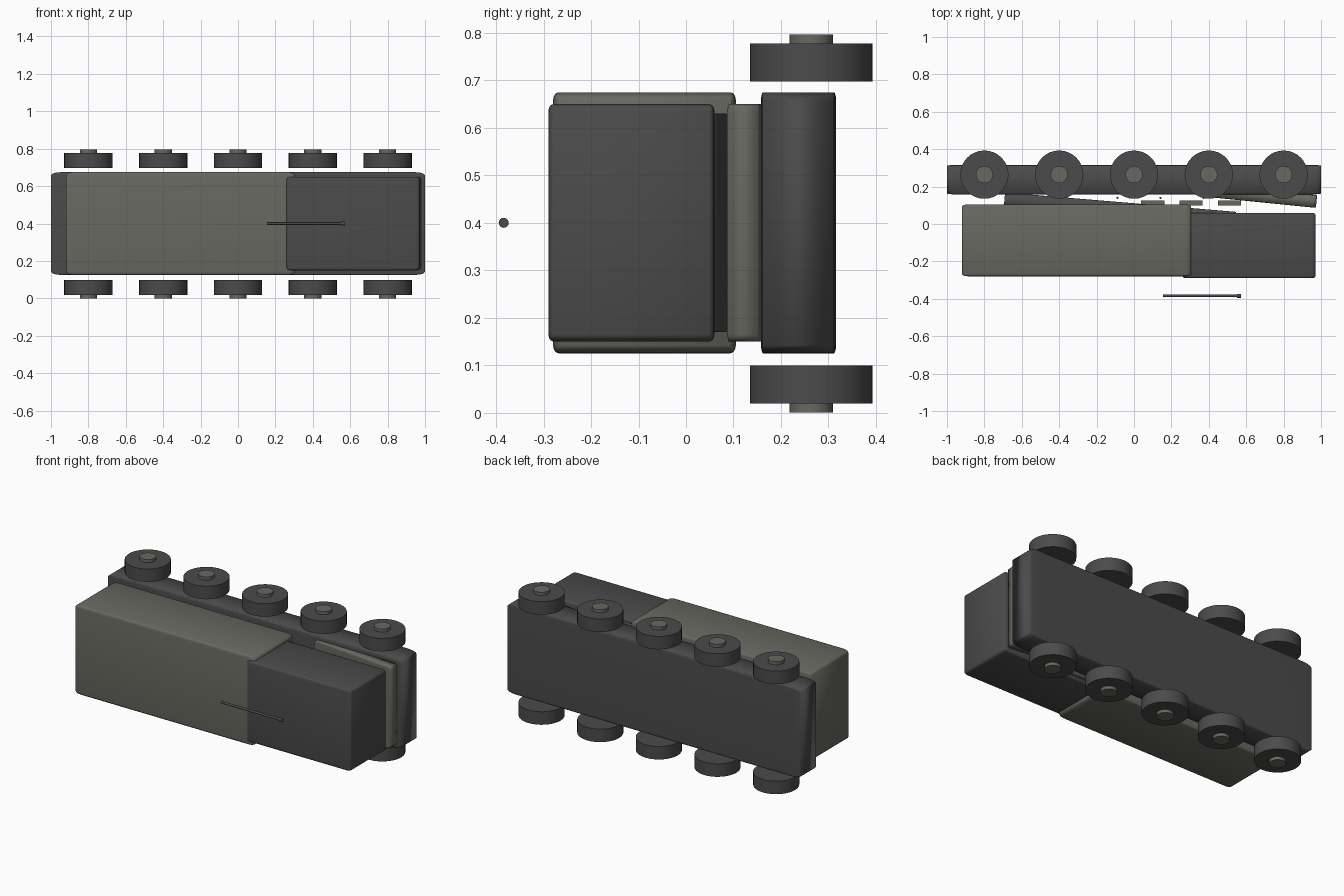
import bpy, math

if "Cube" in bpy.data.objects:
    bpy.data.objects.remove(bpy.data.objects["Cube"])


def material(name, rgb):
    m = bpy.data.materials.new(name)
    m.diffuse_color = (*rgb, 1)
    m.use_nodes = True
    m.node_tree.nodes["Principled BSDF"].inputs["Base Color"].default_value = m.diffuse_color
    return m


DARK = material("dark grey", (0.07, 0.07, 0.07))
LIGHT = material("olive grey", (0.14, 0.14, 0.12))


def finish(ob, name, mat):
    ob.name = name
    ob.data.materials.append(mat)
    bpy.ops.object.shade_smooth_by_angle(angle=math.radians(35))
    return ob


def box(name, mat, x, y, z, tilt=0, bevel=0.03):
    """Box from axis ranges; the bevel stretches with the box size."""
    mid = [(a + b) / 2 for a, b in (x, y, z)]
    bpy.ops.mesh.primitive_cube_add(size=1, location=mid,
                                    rotation=(0, 0, math.radians(tilt)))
    ob = bpy.context.object
    ob.scale = [b - a for a, b in (x, y, z)]
    if bevel:
        mod = ob.modifiers.new("rounded edges", "BEVEL")
        mod.width = bevel
        mod.segments = 3
        bpy.ops.object.modifier_apply(modifier=mod.name)
    return finish(ob, name, mat)


def cylinder(name, mat, r, depth, loc, rot=(0, 0, 0), sides=32):
    bpy.ops.mesh.primitive_cylinder_add(vertices=sides, radius=r, depth=depth,
                                        location=loc, rotation=rot)
    return finish(bpy.context.object, name, mat)


# Main hull: the vehicle lies on its side, its roof facing -y
box("chassis", DARK, (-1, 1), (0.158, 0.316), (0.125, 0.675))
box("rear_body", LIGHT, (-0.92, 0.305), (-0.28, 0.105), (0.125, 0.675))
box("front_cabin", DARK, (0.26, 0.97), (-0.29, 0.06), (0.15, 0.65))

# Sloping plates between the bodies and the chassis
box("sloping_deck", DARK, (-0.695, 0.545), (0.037, 0.117), (0.17, 0.63), -4.8, 0.01)
box("front_slope", LIGHT, (0.42, 0.977), (0.114, 0.182), (0.15, 0.65), -5.7)

# Vents and pins on the sloping deck
for i, x in enumerate((0.1, 0.305, 0.51)):
    box(f"deck_vent_{i}", LIGHT, (x - 0.062, x + 0.062), (0.1, 0.125),
        (0.22, 0.58), 0, 0)
    cylinder(f"deck_pin_{i}", DARK, 0.006, 0.36, (x * 1.12 - 0.2, 0.14, 0.4), sides=12)

# Wheels and hubs along both sides
for i in range(5):
    x = -0.8 + 0.4 * i
    for side, s in (("right", -1), ("left", 1)):
        cylinder(f"wheel_{side}_{i}", DARK, 0.129, 0.08, (x, 0.264, 0.3985 + s * 0.3395))
        cylinder(f"hub_{side}_{i}", LIGHT, 0.046, 0.05, (x, 0.264, 0.3985 + s * 0.3735))

# Thin rod floating over the roof
along_x = (0, math.pi / 2, 0)
cylinder("rod", DARK, 0.007, 0.41, (0.36, -0.384, 0.4), along_x, 16)
cylinder("rod_tip", DARK, 0.0105, 0.02, (0.562, -0.384, 0.4), along_x, 16)
